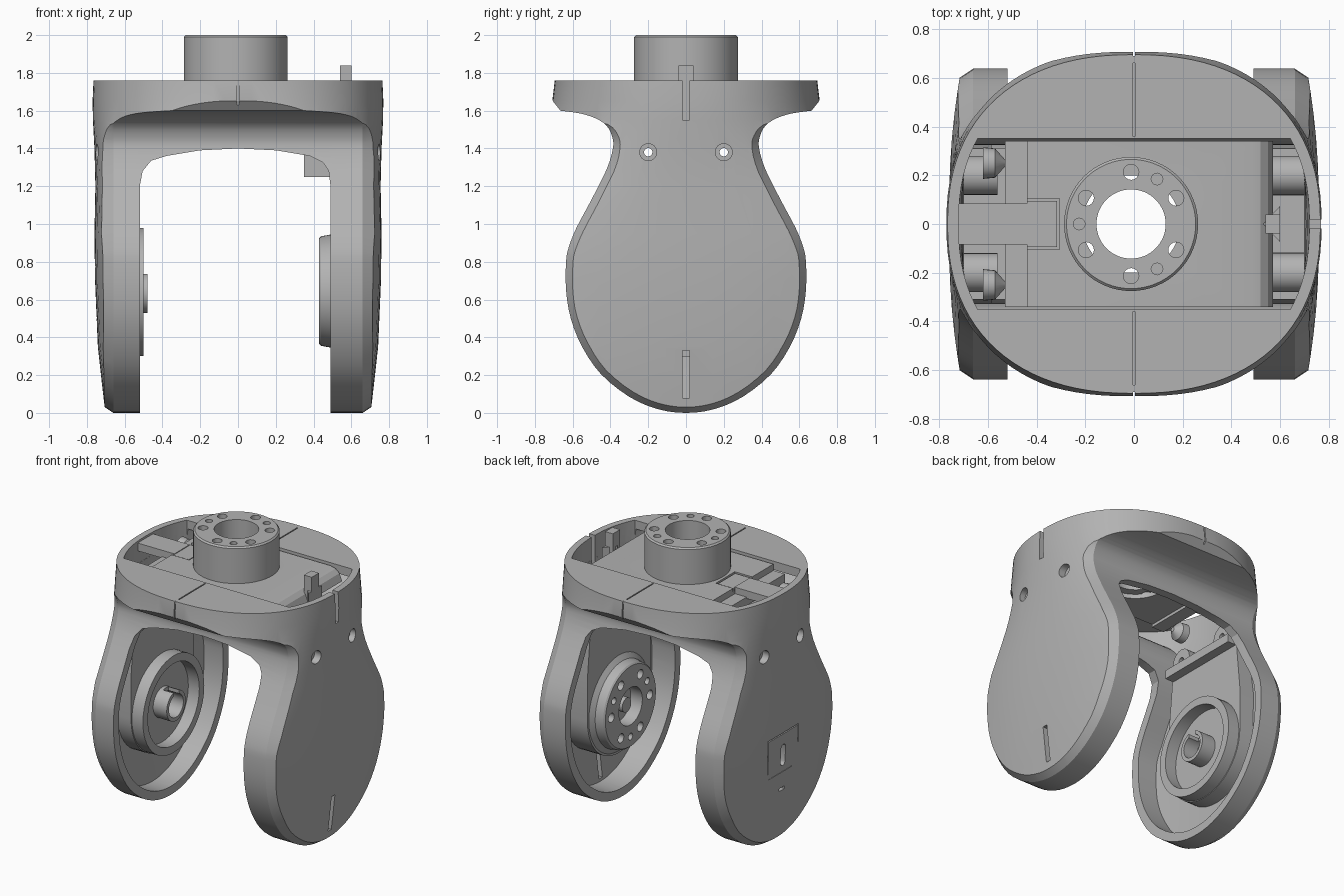
import bpy, bmesh, math
from mathutils import Matrix, Vector

cube = bpy.data.objects.get("Cube")
if cube:
    bpy.data.objects.remove(cube, do_unlink=True)

grey = bpy.data.materials.new("plain grey")
grey.use_nodes = True
colour = (0.45, 0.45, 0.45, 1)
grey.diffuse_color = colour
grey.node_tree.nodes["Principled BSDF"].inputs["Base Color"].default_value = colour


# --- helpers ---
def loft(name, rings, closed=False):
    """Skin equal-length rings; cap the ends unless closed on itself."""
    bm = bmesh.new()
    rows = [[bm.verts.new(p) for p in ring] for ring in rings]
    n = len(rows[0])
    pairs = list(zip(rows, rows[1:])) + ([(rows[-1], rows[0])] if closed else [])
    for a, b in pairs:
        for i in range(n):
            j = (i + 1) % n
            bm.faces.new((a[i], a[j], b[j], b[i]))
    if not closed:
        bm.faces.new(rows[0])
        bm.faces.new(rows[-1])
    bmesh.ops.recalc_face_normals(bm, faces=bm.faces)
    mesh = bpy.data.meshes.new(name)
    bm.to_mesh(mesh)
    bm.free()
    mesh.materials.append(grey)
    obj = bpy.data.objects.new(name, mesh)
    bpy.context.collection.objects.link(obj)
    return obj


def box(name, x0, x1, y0, y1, z0, z1):
    return loft(name, [[(x0, y0, z), (x1, y0, z), (x1, y1, z), (x0, y1, z)] for z in (z0, z1)])


def prism_x(name, outline, x0, x1):
    return loft(name, [[(x, y, z) for y, z in outline] for x in (x0, x1)])


def prism_y(name, outline, y0, y1):
    return loft(name, [[(x, y, z) for x, z in outline] for y in (y0, y1)])


def place(obj, centre, axis):
    """Turn local z to the axis and move to the centre."""
    turn = Vector((0, 0, 1)).rotation_difference(Vector(axis)).to_matrix().to_4x4()
    obj.data.transform(Matrix.Translation(centre) @ turn)
    return obj


def lathe(name, outline, centre, axis, closed=True, n=48):
    """Spin (radius, height) points; closed makes a hollow ring."""
    angles = [math.tau * i / n for i in range(n)]
    rings = [[(r * math.cos(t), r * math.sin(t), h) for t in angles] for r, h in outline]
    return place(loft(name, rings, closed), centre, axis)


def tube(name, r_in, r_out, depth, centre, axis):
    return lathe(name, [(r_in, 0), (r_out, 0), (r_out, depth), (r_in, depth)], centre, axis)


def rod(name, r, depth, centre, axis, n=24):
    return lathe(name, [(r, 0), (r, depth)], centre, axis, False, n)


def cut(target, tool, operation="DIFFERENCE"):
    mod = target.modifiers.new("cut", "BOOLEAN")
    mod.operation, mod.object, mod.solver = operation, tool, "EXACT"
    bpy.context.view_layer.objects.active = target
    bpy.ops.object.modifier_apply(modifier=mod.name)
    bpy.data.objects.remove(tool, do_unlink=True)


def oval(a, b, z, power=2.3, n=96):
    pts = []
    for i in range(n):
        c, s = math.cos(math.tau * i / n), math.sin(math.tau * i / n)
        pts.append((math.copysign(abs(c) ** (2 / power), c) * a,
                    math.copysign(abs(s) ** (2 / power), s) * b, z))
    return pts


def smooth(pts, steps=3):
    ext = [Vector((-pts[1][0], pts[1][1]))] + [Vector(p) for p in pts] + [Vector(pts[-1])]
    out = []
    for p, q, r, s in zip(ext, ext[1:], ext[2:], ext[3:]):
        for k in range(steps):
            t = k / steps
            out.append((q * 2 + (r - p) * t + (p * 2 - q * 5 + r * 4 - s) * t * t
                        + (q * 3 - p - r * 3 + s) * t ** 3) / 2)
    return out + [ext[-1]]


# --- yoke outline seen from the side ---
half = smooth([(0, 0), (.15, .02), (.3, .085), (.45, .205), (.55, .35), (.61, .5), (.635, .65),
               (.635, .8), (.62, .88), (.58, .98), (.5, 1.13), (.42, 1.29), (.387, 1.4),
               (.39, 1.46), (.42, 1.52), (.48, 1.56), (.56, 1.585), (.665, 1.6)])
half += [Vector((.705, 1.65)), Vector((.73, 1.9))]
side = half + [Vector((-p.x, p.y)) for p in reversed(half[1:])]


def inset(d):
    pts = []
    for i, p in enumerate(side):
        t = (side[(i + 1) % len(side)] - side[i - 1]).normalized()
        pts.append((p.x - t.y * d, p.y + t.x * d))
    return pts


def body(name, shrink, top):
    rows = [(-.02, .7, 1.5), (.15, .72, 1.5), (.35, .742, 1.5), (.7, .757, 1.5), (.95, .76, 1.45),
            (1.2, .755, 1.1), (1.4, .76, .85), (1.55, .768, .73), (1.65, .77, .708), (top, .765, .695)]
    return loft(name, [oval(a - shrink, b - shrink, z) for z, a, b in rows])


# --- yoke shell ---
yoke = body("yoke_shell", 0, 1.76)
sections = [(-.8, .05), (-.72, .04), (-.66, 0), (.66, 0), (.72, .04), (.8, .05)]
cut(yoke, loft("side_form", [[(x, y, z) for y, z in inset(d)] for x, d in sections]), "INTERSECT")

hollow = body("hollow", .05, 1.7)
cut(hollow, prism_x("hollow_form", inset(.06), -.9, .9), "INTERSECT")
cut(yoke, hollow)

arch = [(-.52, -.1), (-.52, 1.2), (-.505, 1.28), (-.46, 1.335), (-.38, 1.36), (-.2, 1.39), (0, 1.4),
        (.2, 1.39), (.38, 1.36), (.45, 1.325), (.48, 1.28), (.49, 1.2), (.49, -.1)]
cut(yoke, prism_y("arch", arch, -1, 1))

slot = loft("top_slot", [oval(.72, .66, z) for z in (1.6, 1.9)])
cut(slot, box("slot_limit", -1, 1, -.35, .35, 1.5, 2), "INTERSECT")
cut(yoke, slot)

# slits, screw holes and seams in the shell
for z0, z1 in ((.08, .33), (1.55, 1.9)):
    cut(yoke, box("slit", .6, .9, -.018, .018, z0, z1))
for s in (-1, 1):
    for y in (-.2, .2):
        cut(yoke, rod("screw_hole", .045, .3, (s * .66, y, 1.38), (s, 0, 0)))
    lo, hi = sorted((s * .36, s * .66))
    cut(yoke, box("top_seam", -.004, .004, lo, hi, 1.75, 1.9))
    lo, hi = sorted((s * .69, s * .8))
    cut(yoke, box("edge_seam", -.004, .004, lo, hi, 1.55, 1.9))
pill = [(.025 * math.cos(t), .62 + math.copysign(.05, math.sin(t)) + .025 * math.sin(t))
        for t in (math.tau * (i + .5) / 16 for i in range(16))]
cut(yoke, prism_x("pill_hole", pill, -.9, -.715))
cut(yoke, box("small_slot", -.9, -.715, -.03, .03, .37, .39))
for y0, y1, z0, z1 in ((-.17, .17, .77, .778), (-.17, -.162, .65, .778), (.162, .17, .5, .778),
                       (-.1, .17, .5, .508)):
    cut(yoke, box("groove", -.9, -.745, y0, y1, z0, z1))


# --- hub rings with bolt holes ---
def drill(hub, centre, axis, through):
    centre, axis = Vector(centre), Vector(axis)
    turn = Vector((0, 0, 1)).rotation_difference(axis)
    spots = [(30 + 60 * i, .032, through) for i in range(6)] + [(60 + 120 * i, .024, .04) for i in range(3)]
    for angle, r, depth in spots:
        a = math.radians(angle)
        spot = turn @ Vector((.213 * math.cos(a), .213 * math.sin(a), -depth))
        cut(hub, rod("bolt_hole", r, depth + .1, centre + spot, axis, 16))


top_hub = lathe("top_hub", [(.142, 1.69), (.275, 1.69), (.275, 1.99), (.265, 2), (.142, 2)],
                (-.012, 0, 0), (0, 0, 1), n=64)
drill(top_hub, (-.012, 0, 2), (0, 0, 1), .4)
side_hub = lathe("side_hub", [(.13, 0), (.34, 0), (.335, .03), (.3, .055), (.29, .11), (.28, .12), (.13, .12)],
                 (.55, 0, .645), (-1, 0, 0), n=64)
drill(side_hub, (.43, 0, .645), (-1, 0, 0), .07)
rod("hub_pin", .05, .08, (.54, 0, .645), (-1, 0, 0))

# --- inner cover panels in both legs ---
foot = [(.35 * math.cos(a), .645 + .35 * math.sin(a))
        for a in (math.pi + math.pi * i / 24 for i in range(25))]
panel = foot + [(.35, .95), (.31, 1.34), (-.31, 1.34), (-.35, .95)]
prism_x("left_panel", panel, .52, .7)
prism_x("right_panel", panel, -.7, -.585)
tube("bearing_ring", .285, .34, .1, (-.6, 0, .64), (1, 0, 0))
socket = tube("bearing_socket", .08, .105, .12, (-.6, 0, .635), (1, 0, 0))
cut(socket, box("socket_gap", -.56, -.4, -.03, .03, .68, .8))
box("stop_block", .35, .56, -.1, .1, 1.25, 1.4)
box("right_ledge", -.68, -.52, -.31, .31, 1.28, 1.34)

# --- top insert plate ---
plate = prism_y("top_plate", [(-.44, 1.66), (-.44, 1.745), (.48, 1.745), (.52, 1.735), (.55, 1.71),
                              (.57, 1.66)], -.34, .34)
cut(plate, rod("plate_bore", .2, .3, (-.012, 0, 1.6), (0, 0, 1), 48))
cut(plate, box("plate_notch", -.5, -.305, -.105, .105, 1.72, 1.8))
box("plate_step", -.53, -.435, -.34, .34, 1.64, 1.7)
box("cable_strip", -.74, -.435, -.085, .085, 1.69, 1.745)
box("notch_fill", -.44, -.315, -.095, .095, 1.69, 1.74)

# latch tab
box("latch_tab", .54, .6, -.04, .04, 1.3, 1.84)
loft("latch_gusset", [[(.53, 0, z), (.6, -.075, z), (.6, .075, z)] for z in (1.6, 1.74)])
box("latch_base", .56, .7, -.12, .12, 1.3, 1.5)

# screw bosses
for s in (-1, 1):
    for y in (-.2, .2):
        tube("screw_boss", .022, .08, .14, (s * .7, y, 1.38), (-s, 0, 0))
    lathe("pocket_cone", [(.065, 0), (.06, .05), (.015, .09)], (-.62, s * .25, 1.62), (1, 0, 0), False, 24)

# --- shading ---
for obj in bpy.context.scene.objects:
    if obj.type == "MESH":
        bpy.ops.object.select_all(action="DESELECT")
        obj.select_set(True)
        bpy.context.view_layer.objects.active = obj
        bpy.ops.object.shade_smooth_by_angle(angle=math.radians(25))
